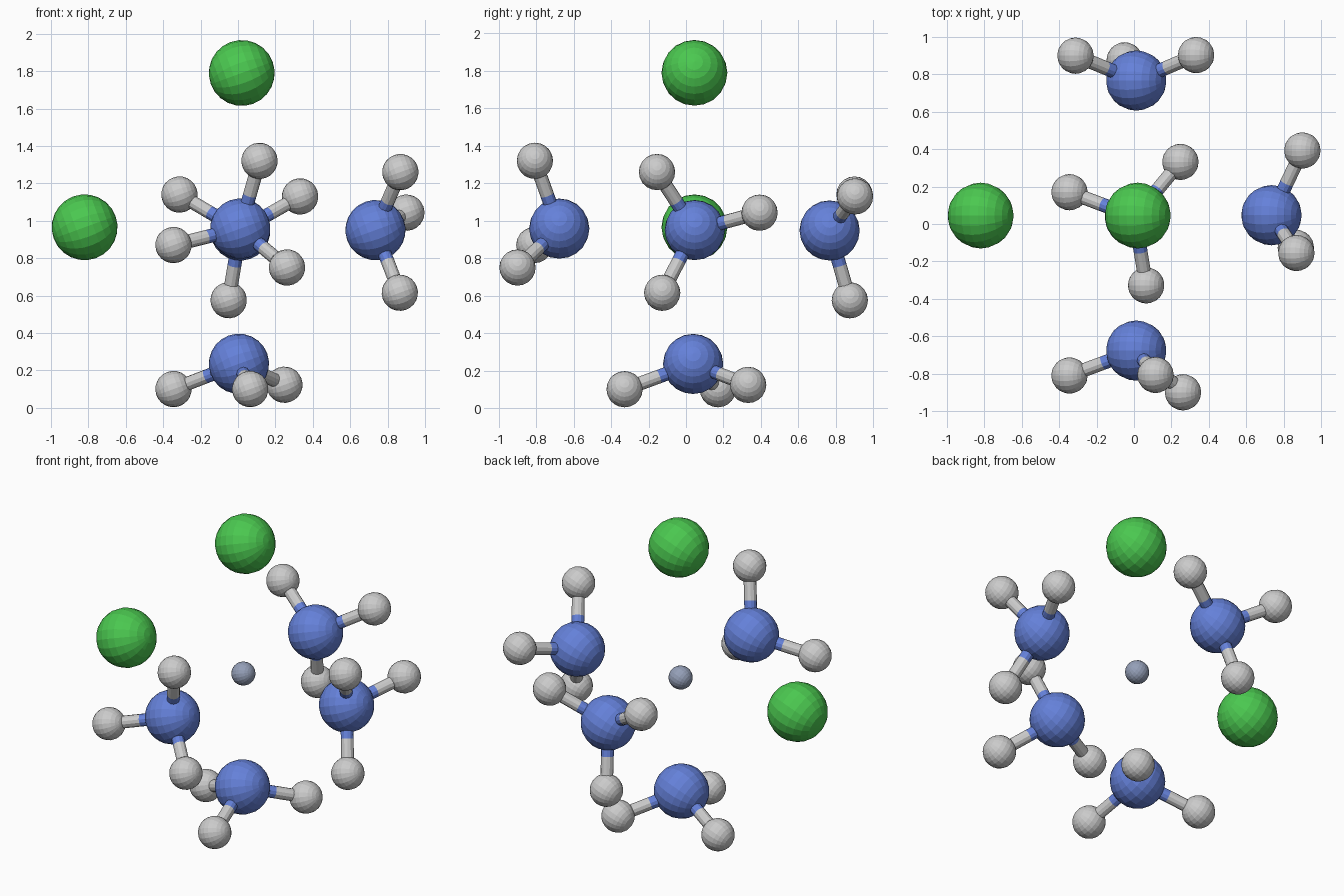
import bpy
from math import radians
from mathutils import Vector

if "Cube" in bpy.data.objects:
    bpy.data.objects.remove(bpy.data.objects["Cube"])


def material(name, color):
    m = bpy.data.materials.new(name)
    m.diffuse_color = (*color, 1)
    m.use_nodes = True
    m.node_tree.nodes["Principled BSDF"].inputs["Base Color"].default_value = m.diffuse_color
    return m


BLUE = material("blue", (0.13, 0.22, 0.70))
GREEN = material("green", (0.07, 0.58, 0.08))
STEEL = material("steel_blue", (0.30, 0.35, 0.48))


def ball(name, loc, radius, mat=None):
    # faceted sphere with its pole tilted off the x axis
    bpy.ops.mesh.primitive_uv_sphere_add(segments=20, ring_count=12, radius=radius,
                                         location=loc, rotation=(0, radians(70), 0))
    ob = bpy.context.object
    ob.name = name
    if mat:
        ob.data.materials.append(mat)


def rod(name, a, b, mat=None):
    d = b - a
    bpy.ops.mesh.primitive_cylinder_add(vertices=12, radius=0.037, depth=d.length,
                                        location=(a + b) / 2)
    ob = bpy.context.object
    ob.name = name
    ob.rotation_euler = d.to_track_quat('Z', 'Y').to_euler()
    if mat:
        ob.data.materials.append(mat)


# small core and two large green balls
ball("centre_ball", (0.01, 0.04, 0.96), 0.07, STEEL)
ball("green_ball_top", (0.02, 0.045, 1.79), 0.176, GREEN)
ball("green_ball_left", (-0.82, 0.045, 0.965), 0.176, GREEN)

# four blue balls, each carrying three small grey balls
groups = {
    "front": ((0.012, -0.677, 0.958),
              [(0.115, -0.807, 1.32), (-0.345, -0.81, 0.87), (0.262, -0.90, 0.75)]),
    "back": ((0.012, 0.767, 0.948),
             [(-0.313, 0.90, 1.14), (0.332, 0.903, 1.13), (-0.05, 0.875, 0.575)]),
    "right": ((0.735, 0.047, 0.95),
              [(0.868, -0.155, 1.26), (0.90, 0.393, 1.043), (0.865, -0.127, 0.615)]),
    "bottom": ((0.005, 0.038, 0.235),
               [(-0.345, 0.17, 0.10), (0.248, 0.332, 0.123), (0.065, -0.328, 0.10)]),
}
for side, (centre, tips) in groups.items():
    c = Vector(centre)
    ball(f"blue_ball_{side}", c, 0.161, BLUE)
    for i, tip in enumerate(tips, 1):
        t = Vector(tip)
        mid = (c + t) / 2
        ball(f"grey_ball_{side}_{i}", t, 0.097)
        # two-tone connecting rod
        rod(f"blue_rod_{side}_{i}", c, mid, BLUE)
        rod(f"grey_rod_{side}_{i}", mid, t)
